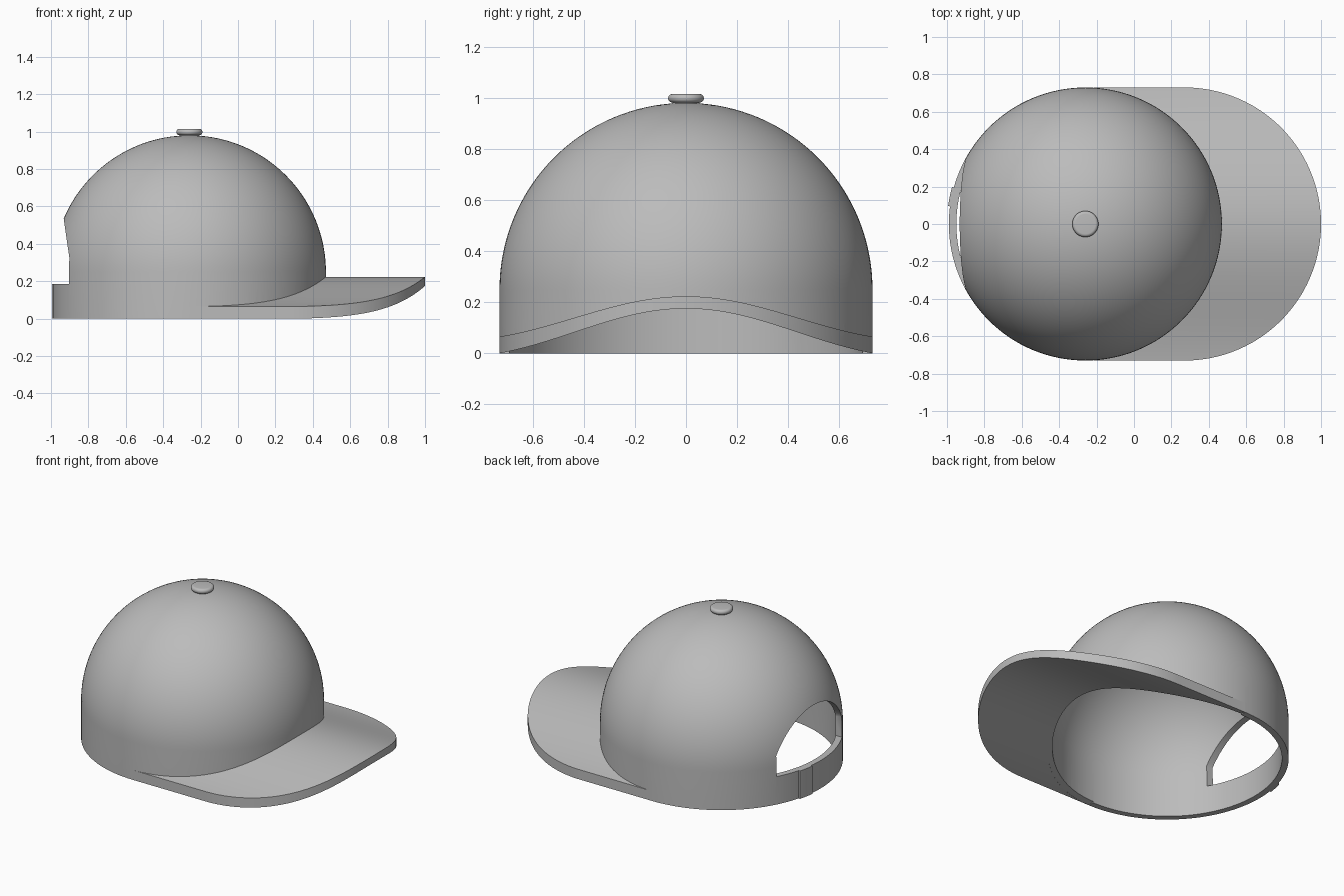
import bpy, bmesh
from math import sin, cos, pi, sqrt, atan2, radians

cube = bpy.data.objects.get("Cube")
if cube:
    bpy.data.objects.remove(cube)

CX, R, WALL, BASE = -0.26, 0.73, 0.04, 0.25

fabric = bpy.data.materials.new("grey fabric")
fabric.use_nodes = True
GREY = (0.5, 0.5, 0.5, 1)
fabric.diffuse_color = GREY
fabric.node_tree.nodes["Principled BSDF"].inputs["Base Color"].default_value = GREY


def finish(name, bm, x=0):
    bmesh.ops.remove_doubles(bm, verts=bm.verts, dist=1e-5)
    bmesh.ops.recalc_face_normals(bm, faces=bm.faces)
    mesh = bpy.data.meshes.new(name)
    bm.to_mesh(mesh)
    bm.free()
    obj = bpy.data.objects.new(name, mesh)
    obj.location.x = x
    mesh.materials.append(fabric)
    bpy.context.collection.objects.link(obj)
    return obj


def smooth(obj):
    bpy.ops.object.select_all(action='DESELECT')
    obj.select_set(True)
    bpy.context.view_layer.objects.active = obj
    bpy.ops.object.shade_smooth_by_angle(angle=radians(30))


def loft(name, rings, x=0, closed=False):
    """Skin matching rings of points; cap the ends unless closed."""
    bm = bmesh.new()
    loops = [[bm.verts.new(p) for p in ring] for ring in rings]
    n = len(loops[0])
    pairs = list(zip(loops, loops[1:]))
    if closed:
        pairs.append((loops[-1], loops[0]))
    else:
        bm.faces.new(loops[0])
        bm.faces.new(loops[-1])
    for a, b in pairs:
        for i in range(n):
            j = (i + 1) % n
            bm.faces.new((a[i], a[j], b[j], b[i]))
    return finish(name, bm, x)


def revolve(name, profile, start=0.0, end=2 * pi, steps=128):
    """Turn an (r, z) outline about the crown's axis."""
    full = end - start > 6.28
    count = steps if full else steps + 1
    rings = []
    for k in range(count):
        a = start + (end - start) * k / steps
        rings.append([(r * cos(a), r * sin(a), z) for r, z in profile])
    return loft(name, rings, CX, full)


def cut(obj, cutter):
    mod = obj.modifiers.new("cut", 'BOOLEAN')
    mod.operation, mod.solver, mod.object = 'DIFFERENCE', 'EXACT', cutter
    bpy.context.view_layer.objects.active = obj
    bpy.ops.object.modifier_apply(modifier=mod.name)
    bpy.data.objects.remove(cutter)


def bell(y):
    """Arch of the brim: 1 in the middle, 0 at the sides."""
    u = min(abs(y) / R, 1)
    return 0.5 * cos(u * pi / 2) + 0.25 * (1 + cos(u * pi))


# Crown: hollow dome on a short straight band
def dome(r, z0):
    arc = [(r * cos(i * pi / 72), BASE + r * sin(i * pi / 72)) for i in range(36)]
    return [(r, z0)] + arc + [(1e-6, BASE + r)]


crown = revolve("crown", dome(R, 0) + dome(R - WALL, 0)[::-1])

# Arched opening above the back strap
HALF, ARC_R, ARC_Z = 0.342, 0.38, 0.155
lim = atan2(HALF, sqrt(ARC_R ** 2 - HALF ** 2))
arch = [(-HALF, 0.185), (HALF, 0.185)]
for i in range(33):
    a = lim - 2 * lim * i / 32
    arch.append((ARC_R * sin(a), ARC_Z + ARC_R * cos(a)))
cut(crown, loft("opening_cutter", [[(x, y, z) for y, z in arch] for x in (-1.2, -0.6)]))

# Front edge of the crown follows the underside of the brim
rings = []
for k in range(65):
    y = 0.75 * sin(pi * (k / 64 - 0.5))
    top = 0.175 * bell(y) + 0.001
    rings.append([(CX, y, -0.1), (CX, y, top), (0.6, y, top), (0.6, y, -0.1)])
cut(crown, loft("brim_cutter", rings))
smooth(crown)

# Brim: arched sheet with a rounded front
rings = []
for k in range(97):
    t = pi * (k / 96 - 0.5)
    y = R * sin(t)
    inner, outer = CX + (R - 0.02) * cos(t), 0.27 + R * cos(t)
    low, high = 0.175 * bell(y), 0.065 + 0.158 * bell(y)
    rings.append([(inner, y, low), (inner, y, high), (outer, y, high), (outer, y, low)])
smooth(loft("brim", rings))

# Button on top, with a rounded rim
rim = [(0.053 + 0.017 * cos(a), 0.998 + 0.017 * sin(a))
       for a in [pi * (i / 12 - 0.5) for i in range(13)]]
smooth(revolve("top_button", [(1e-6, 0.97), (0.053, 0.97)] + rim + [(1e-6, 1.015)], steps=48))

# Strap fastening tab at the back
smooth(revolve("strap_tab", [(R - 0.01, 0), (R + 0.01, 0), (R + 0.01, 0.185), (R - 0.01, 0.185)],
               pi - 0.27, pi - 0.13, 8))
